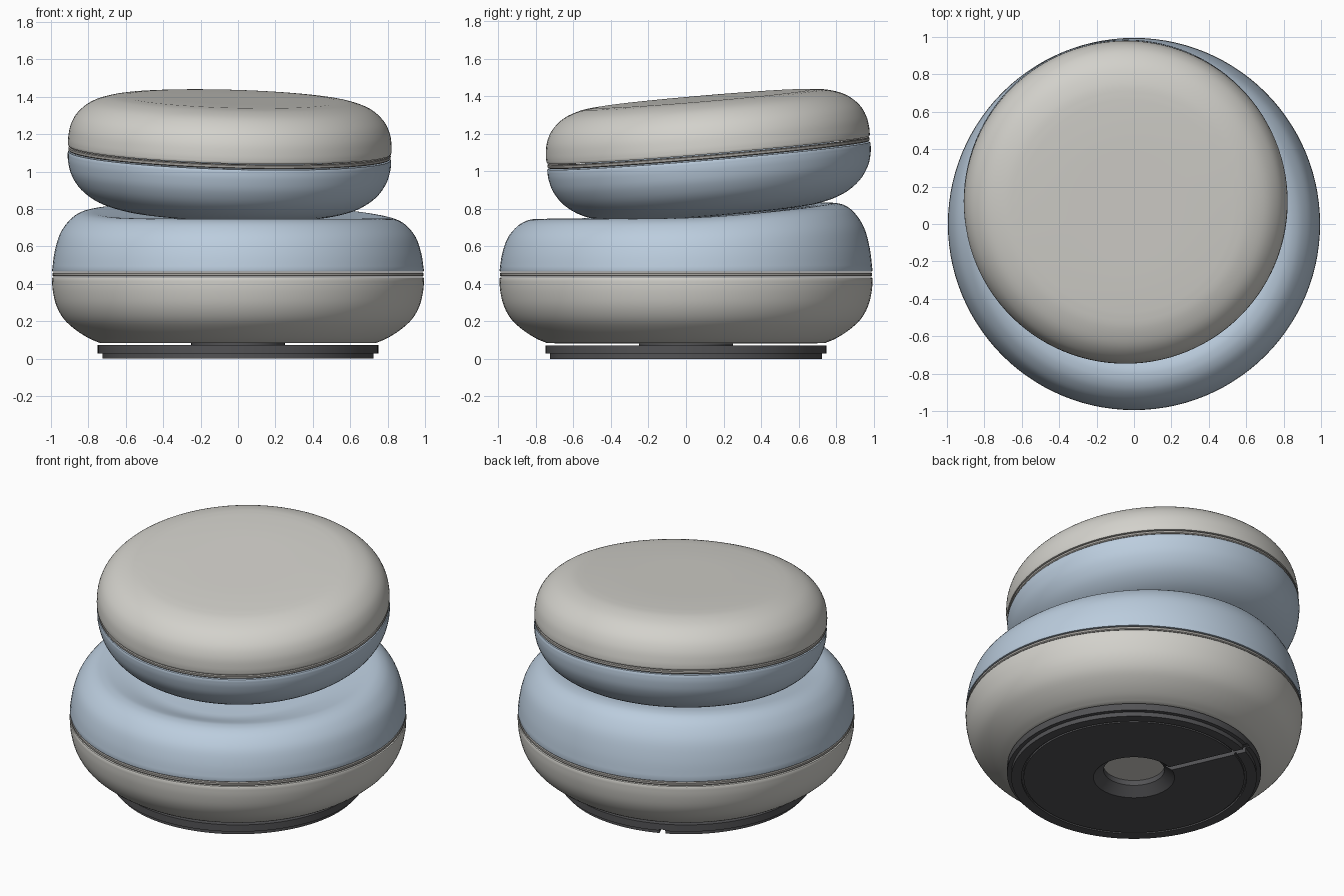
import bpy, bmesh, math
from mathutils import Vector, Matrix

if "Cube" in bpy.data.objects:
    bpy.data.objects.remove(bpy.data.objects["Cube"])

SEG = 112


def material(name, rgb):
    m = bpy.data.materials.new(name)
    m.diffuse_color = (*rgb, 1)
    m.use_nodes = True
    m.node_tree.nodes["Principled BSDF"].inputs["Base Color"].default_value = m.diffuse_color
    return m


beige = material("warm_grey", (0.65, 0.64, 0.60))
blue = material("pale_blue", (0.50, 0.61, 0.73))
seam_grey = material("seam_grey", (0.40, 0.385, 0.36))
dark = material("dark_rubber", (0.085, 0.085, 0.09))


def curve(pts, n=4):
    """Smooth run of profile points (Catmull-Rom) through pts."""
    p = [Vector(q) for q in pts]
    p = [2 * p[0] - p[1]] + p + [2 * p[-1] - p[-2]]
    out = []
    for a, b, c, d in zip(p, p[1:], p[2:], p[3:]):
        for k in range(n):
            t = k / n
            out.append(0.5 * (2 * b + (c - a) * t + (2 * a - 5 * b + 4 * c - d) * t * t
                              + (3 * b - a - 3 * c + d) * t ** 3))
    return [tuple(v) for v in out] + [tuple(pts[-1])]


def lathe(name, profile, mat, closed=False, warp=None, matrix=None):
    """Spin an (r, z) profile about z; warp moves single points."""
    bm = bmesh.new()
    rings = []
    for r, z in profile:
        count = 1 if r < 1e-6 else SEG
        ring = []
        for i in range(count):
            a = 2 * math.pi * i / SEG
            co = Vector((r * math.cos(a), r * math.sin(a), z))
            ring.append(bm.verts.new(warp(co) if warp else co))
        rings.append(ring)
    pairs = list(zip(rings, rings[1:]))
    if closed:
        pairs.append((rings[-1], rings[0]))
    for lo, hi in pairs:
        for i in range(SEG):
            j = (i + 1) % SEG
            loop = [lo[i % len(lo)], lo[j % len(lo)], hi[j % len(hi)], hi[i % len(hi)]]
            loop = list(dict.fromkeys(loop))
            if len(loop) > 2:
                bm.faces.new(loop)
    bmesh.ops.recalc_face_normals(bm, faces=bm.faces)
    me = bpy.data.meshes.new(name)
    bm.to_mesh(me)
    bm.free()
    me.materials.append(mat)
    ob = bpy.data.objects.new(name, me)
    bpy.context.collection.objects.link(ob)
    if matrix:
        ob.matrix_world = matrix
    bpy.ops.object.select_all(action='DESELECT')
    ob.select_set(True)
    bpy.context.view_layer.objects.active = ob
    bpy.ops.object.shade_smooth_by_angle(angle=math.radians(35))
    return ob


def seam(name, r, z, matrix=None):
    """Thin rounded band set between two shells."""
    prof = [(r - .04, z - .011), (r - .005, z - .011), (r, z - .006),
            (r, z + .006), (r - .005, z + .011), (r - .04, z + .011)]
    lathe(name, prof, seam_grey, True, None, matrix)


# Sloping plane on which the upper stone rests
SX, SY = -0.028, 0.085
CX, CY = -0.045, 0.12


def plane(x, y):
    return 0.772 + SX * (x - CX) + SY * (y - CY)


def seat_warp(co):
    """Raise the rim at the back and sink the middle to the sloping plane."""
    r = math.hypot(co.x, co.y)
    a = math.atan2(co.y, co.x)
    rim = plane(0.8 * math.cos(a), 0.8 * math.sin(a))
    d = rim - 0.745
    height = 0.745 + 0.5 * (d + math.sqrt(d * d + 0.0004))
    z = co.z
    if z > 0.47:
        z = 0.47 + (z - 0.47) * (height - 0.47) / 0.275
    t = min(1, max(0, (0.8 - r) / 0.22))
    t = t * t * (3 - 2 * t)
    if z > 0.6:
        z = z * (1 - t) + plane(co.x, co.y) * t
    return Vector((co.x, co.y, z))


# Lower stone: warm bottom shell, seam, blue dished top shell
lathe("lower_bottom_shell",
      [(0, .083), (.5, .083)] + curve([(.74, .084), (.80, .11), (.87, .155), (.93, .21),
                                       (.97, .28), (.99, .36), (.995, .428)])
      + [(.992, .434), (.95, .434), (0, .434)], beige)
seam("lower_seam", .992, .45)
lathe("lower_top_shell",
      [(0, .466), (.95, .466), (.992, .466)]
      + curve([(.994, .472), (.98, .56), (.95, .645), (.90, .705), (.85, .735), (.80, .745),
               (.74, .745), (.68, .745), (.58, .745)])
      + [(.4, .745), (.2, .745), (0, .745)], blue, warp=seat_warp)

# Upper stone: tilted and shifted back
tilt = Vector((0, 0, 1)).rotation_difference(Vector((-SX, -SY, 1)))
upper = Matrix.Translation((CX, CY, 1.10)) @ tilt.to_matrix().to_4x4()
lathe("upper_bottom_shell",
      [(0, -.33), (.25, -.33)]
      + curve([(.45, -.329), (.58, -.314), (.70, -.277), (.79, -.215), (.842, -.14),
               (.862, -.07), (.865, -.022)])
      + [(.862, -.016), (.82, -.016), (0, -.016)], blue, matrix=upper)
seam("upper_seam", .862, 0, upper)
lathe("upper_top_shell",
      [(0, .016), (.82, .016), (.862, .016)]
      + curve([(.865, .022), (.865, .06), (.854, .125), (.82, .19), (.753, .247),
               (.66, .28), (.57, .29)])
      + [(.3, .29), (0, .29)], beige, matrix=upper)

# Foot plate: stepped disc with neck, flared centre hole and a thin ring groove
foot = lathe("foot_plate",
             [(.18, .083), (.18, .05), (.24, 0), (.652, 0), (.652, .012), (.665, .012),
              (.665, 0), (.725, 0), (.725, .028), (.75, .028), (.75, .072),
              (.25, .072), (.25, .083)], dark, closed=True)

# Cable channel from the hole to the edge
ANGLE = math.radians(114)
bm = bmesh.new()
bmesh.ops.create_cube(bm, size=1, matrix=Matrix.Rotation(ANGLE, 4, 'Z')
                      @ Matrix.Translation((.5, 0, 0)) @ Matrix.Diagonal((.64, .036, .07, 1)))
me = bpy.data.meshes.new("channel_cutter")
bm.to_mesh(me)
bm.free()
me.materials.append(dark)
cutter = bpy.data.objects.new("channel_cutter", me)
bpy.context.collection.objects.link(cutter)
cutter.hide_render = True
cutter.hide_set(True)
mod = foot.modifiers.new("cable_channel", 'BOOLEAN')
mod.operation = 'DIFFERENCE'
mod.solver = 'EXACT'
mod.object = cutter
